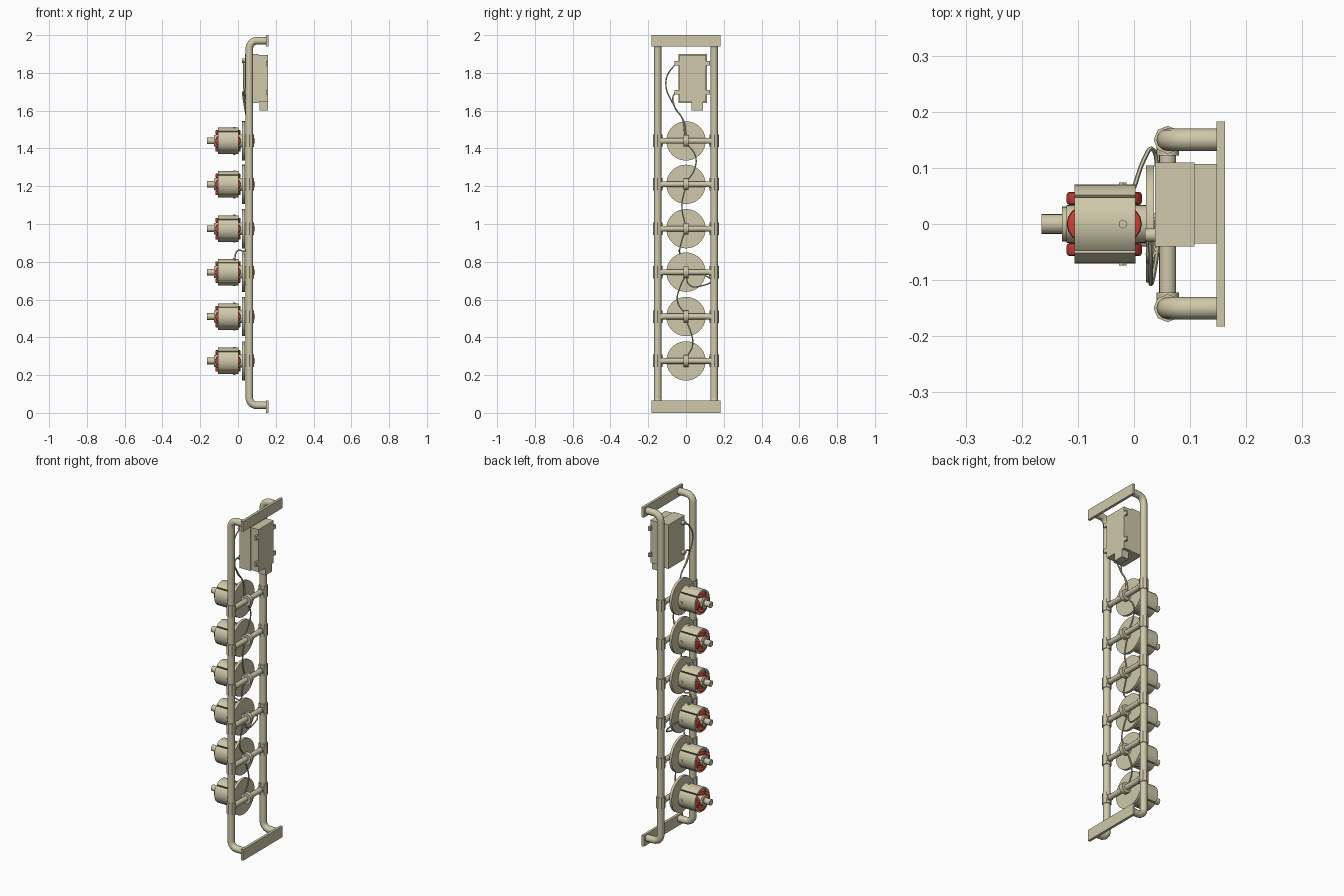
import bpy, bmesh, math
from mathutils import Matrix, Vector

if "Cube" in bpy.data.objects:
    bpy.data.objects.remove(bpy.data.objects["Cube"])


def material(name, rgb):
    m = bpy.data.materials.new(name)
    m.diffuse_color = (*rgb, 1)
    m.use_nodes = True
    m.node_tree.nodes["Principled BSDF"].inputs["Base Color"].default_value = m.diffuse_color
    return m


TAN = material("khaki_metal", (0.62, 0.58, 0.40))
RED = material("coil_red", (0.60, 0.055, 0.035))


def finish(name, bm, mat=TAN, smooth=True):
    bmesh.ops.recalc_face_normals(bm, faces=bm.faces)
    me = bpy.data.meshes.new(name)
    bm.to_mesh(me)
    bm.free()
    ob = bpy.data.objects.new(name, me)
    bpy.context.collection.objects.link(ob)
    me.materials.append(mat)
    if smooth:
        bpy.ops.object.select_all(action='DESELECT')
        ob.select_set(True)
        bpy.context.view_layer.objects.active = ob
        bpy.ops.object.shade_smooth_by_angle(angle=math.radians(35))
    return ob


def box(name, x, y, z):
    bm = bmesh.new()
    bmesh.ops.create_cube(bm, size=1)
    for v in bm.verts:
        v.co = [(r[0] + r[1]) / 2 + c * (r[1] - r[0]) for r, c in zip((x, y, z), v.co)]
    return finish(name, bm, smooth=False)


def rod(name, a, b, r, sides=20, mat=TAN):
    a, b = Vector(a), Vector(b)
    d = b - a
    bm = bmesh.new()
    mtx = Matrix.Translation((a + b) / 2) @ d.to_track_quat('Z', 'Y').to_matrix().to_4x4()
    bmesh.ops.create_cone(bm, cap_ends=True, segments=sides, radius1=r, radius2=r,
                          depth=d.length, matrix=mtx)
    return finish(name, bm, mat, smooth=sides > 8)


def tube(name, pts, r, spline='POLY', res=4):
    cu = bpy.data.curves.new(name, 'CURVE')
    cu.dimensions = '3D'
    cu.bevel_depth, cu.bevel_resolution = r, res
    cu.resolution_u = 5
    cu.use_fill_caps = True
    if spline == 'POLY':
        s = cu.splines.new('POLY')
        s.points.add(len(pts) - 1)
        for p, co in zip(s.points, pts):
            p.co = (*co, 1)
    else:
        s = cu.splines.new('BEZIER')
        s.bezier_points.add(len(pts) - 1)
        for p, co in zip(s.bezier_points, pts):
            p.co = co
            p.handle_left_type = p.handle_right_type = 'AUTO'
    cu.materials.append(TAN)
    ob = bpy.data.objects.new(name, cu)
    bpy.context.collection.objects.link(ob)
    bpy.ops.object.select_all(action='DESELECT')
    ob.select_set(True)
    bpy.context.view_layer.objects.active = ob
    bpy.ops.object.convert(target='MESH')
    bpy.ops.object.shade_smooth_by_angle(angle=math.radians(40))


def prism(name, outline, place, h0, h1, mat, bevel=0):
    """Extrude a 2D outline from h0 to h1; place(u, v, h) gives the 3D point."""
    bm = bmesh.new()
    lo = [bm.verts.new(place(u, v, h0)) for u, v in outline]
    hi = [bm.verts.new(place(u, v, h1)) for u, v in outline]
    n = len(outline)
    caps = [bm.faces.new(lo), bm.faces.new(hi)]
    for i in range(n):
        bm.faces.new((lo[i], lo[(i + 1) % n], hi[(i + 1) % n], hi[i]))
    if bevel:
        edges = list({e for f in caps for e in f.edges})
        bmesh.ops.bevel(bm, geom=edges, offset=bevel, segments=2, affect='EDGES', profile=0.5)
    return finish(name, bm, mat)


# Side pipes with bent ends, and the wall plates
PX, R = 0.06, 0.04
for side in (-1, 1):
    y = 0.15 * side
    path = [(0.15, y, 0.04)]
    arc = [math.radians(a) for a in range(0, 91, 15)]
    path += [(PX + R - R * math.sin(a), y, 0.04 + R - R * math.cos(a)) for a in arc]
    path += [(PX + R - R * math.cos(a), y, 1.97 - R + R * math.sin(a)) for a in arc]
    path += [(0.15, y, 1.97)]
    tube("side_pipe", path, 0.02)
for name, z in (("bottom_plate", (0, 0.065)), ("top_plate", (1.94, 2.0))):
    box(name, (0.147, 0.162), (-0.183, 0.183), z)

# Outlines shared by the motors
half = math.radians(42.5)
angs = [-half + 2 * half * i / 10 for i in range(11)]
shell = [(0.070 * math.sin(a), 0.070 * math.cos(a)) for a in angs]
shell += [(0.054 * math.sin(a), 0.054 * math.cos(a)) for a in reversed(angs)]
W, L = 0.033, 0.067
coil = []
for s in (1, -1):
    for i in range(9):
        a = math.pi * i / 8
        coil.append((s * W * math.cos(a), s * (L - W + W * math.sin(a))))

for z in (1.44, 1.21, 0.975, 0.745, 0.51, 0.275):
    # Crossbar with tee fittings and centre clamp
    rod("crossbar", (PX, -0.15, z), (PX, 0.15, z), 0.015)
    rod("centre_clamp", (PX, -0.012, z), (PX, 0.012, z), 0.031, 16)
    for s in (-1, 1):
        rod("pipe_collar", (PX, 0.15 * s, z - 0.033), (PX, 0.15 * s, z + 0.033), 0.025, 8)
        rod("crossbar_collar", (PX, 0.122 * s, z), (PX, 0.15 * s, z), 0.02, 12)
    # Back disc and hub
    rod("back_disc", (0.021, 0, z), (0.036, 0, z), 0.104, 40)
    rod("hub", (0.015, 0, z), (0.05, 0, z), 0.02)
    # Motor core and shaft
    rod("motor_core", (-0.12, 0, z), (0.022, 0, z), 0.034, 24)
    rod("front_cap", (-0.128, 0, z), (-0.119, 0, z), 0.031, 24)
    rod("shaft", (-0.165, 0, z), (-0.12, 0, z), 0.0175)
    # Four shell segments, coils and bolts around the axis
    for k in range(4):
        c, s = round(math.cos(k * math.pi / 2)), round(math.sin(k * math.pi / 2))

        def spin(x, t, r, c=c, s=s, z=z):
            return (x, t * c + r * s, z + r * c - t * s)

        prism("motor_shell", shell, lambda t, r, h: spin(h, t, r), -0.106, 0.003, TAN)
        prism("coil", coil, lambda t, l, h: spin(l - 0.053, t, h), 0.034, 0.057, RED, 0.005)
        rod("shell_bolt", spin(-0.02, 0, 0.06), spin(-0.02, 0, 0.074), 0.008, 6)

# Control box with cover, cable outlet, wall ears and plugs
box("control_box", (0.037, 0.108), (-0.04, 0.11), (1.64, 1.9))
box("control_box_back", (0.108, 0.158), (-0.035, 0.107), (1.645, 1.895))
box("cable_outlet", (0.113, 0.158), (0.03, 0.09), (1.6, 1.645))
for z in (1.697, 1.852):
    for y in ((-0.06, -0.035), (0.107, 0.127)):
        box("wall_ear", (0.147, 0.158), y, (z - 0.012, z + 0.012))
for z in (1.69, 1.865):
    rod("cable_plug", (0.02, -0.02, z), (0.04, -0.02, z), 0.012, 12)

# Cables from the box and from motor to motor
cables = [
    [(0.028, -0.02, 1.865), (0.03, -0.07, 1.83), (0.03, -0.107, 1.75), (0.04, -0.06, 1.62),
     (0.045, -0.01, 1.54), (0.045, 0, 1.45)],
    [(0.028, -0.02, 1.69), (0.025, -0.06, 1.69), (0.035, -0.06, 1.62), (0.045, -0.02, 1.56),
     (0.045, -0.005, 1.45)],
    [(0.045, 0, 1.43), (0.045, 0.05, 1.36), (0.045, 0.045, 1.29), (0.045, 0, 1.22)],
    [(0.045, 0, 1.2), (0.045, -0.022, 1.1), (0.045, 0, 0.98)],
    [(0.045, 0, 0.97), (0.045, -0.02, 0.92), (0.036, -0.035, 0.858), (0, -0.035, 0.86),
     (-0.02, -0.03, 0.80)],
    [(0.045, 0, 0.74), (0.045, 0.02, 0.675), (0.042, 0.09, 0.675), (0.032, 0.134, 0.70),
     (0.018, 0.115, 0.72), (0, 0.065, 0.735)],
    [(0.045, 0, 0.73), (0.045, -0.03, 0.67), (0.045, -0.045, 0.59), (0.045, 0, 0.52)],
    [(0.045, 0, 0.5), (0.045, 0.035, 0.36), (0.045, 0, 0.29)],
]
for pts in cables:
    tube("cable", pts, 0.004, 'BEZIER', 1)
